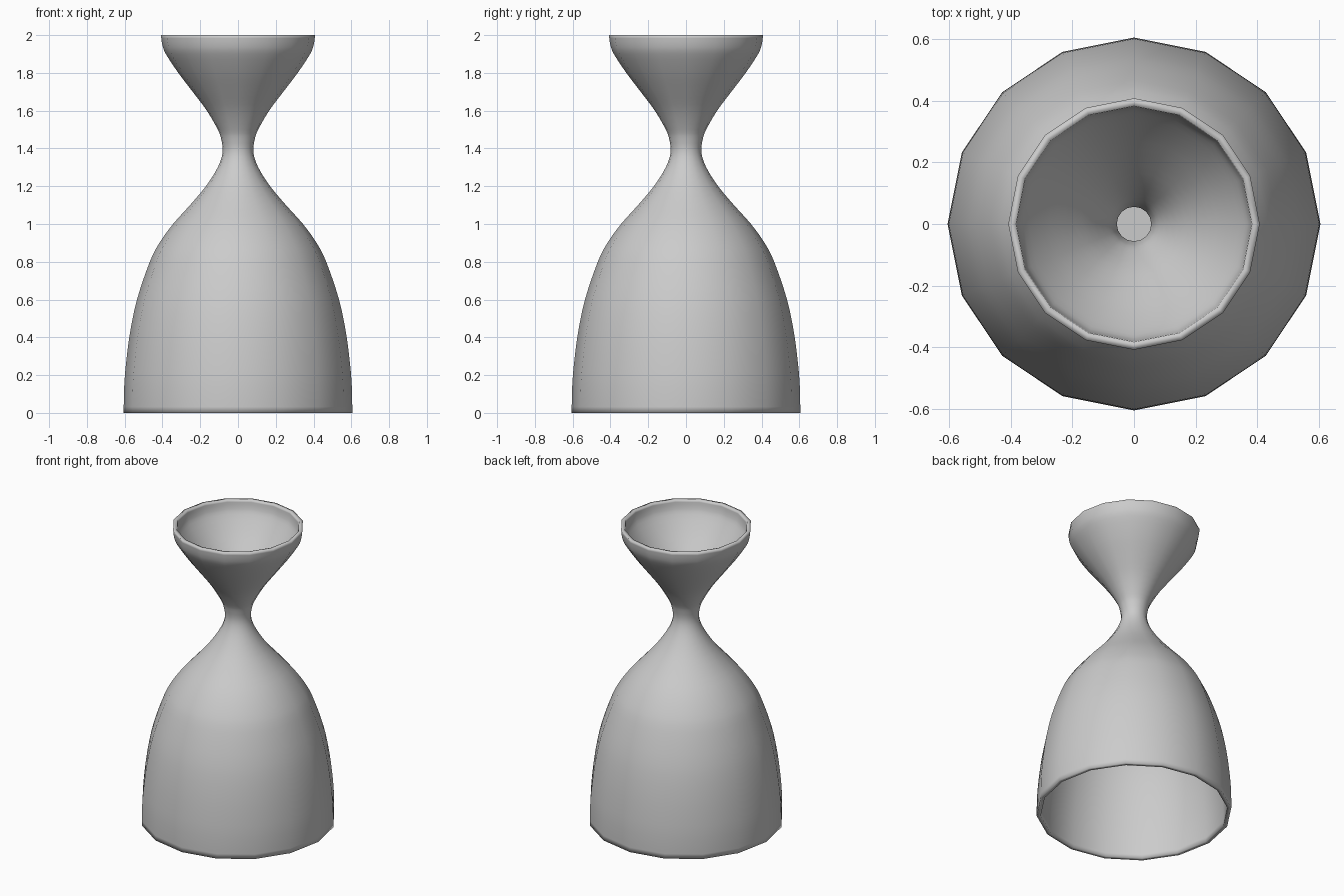
import bpy, bmesh, math
from mathutils import Vector

if "Cube" in bpy.data.objects:
    bpy.data.objects.remove(bpy.data.objects["Cube"])

SIDES = 16
WALL = 0.025

# outer profile as (radius, height), bottom rim to top rim
KEYS = [(0.605, 0.0), (0.604, 0.1), (0.597, 0.22), (0.574, 0.41), (0.535, 0.6),
        (0.467, 0.8), (0.416, 0.9), (0.344, 1.0), (0.254, 1.1), (0.170, 1.2),
        (0.107, 1.3), (0.081, 1.38), (0.089, 1.45), (0.107, 1.5), (0.165, 1.6),
        (0.240, 1.7), (0.316, 1.8), (0.382, 1.9), (0.401, 1.95), (0.408, 2.0)]


def smooth_profile(keys, steps=3):
    p = [Vector(k) for k in keys]
    p = [2 * p[0] - p[1]] + p + [2 * p[-1] - p[-2]]
    out = []
    for a, b, c, d in zip(p, p[1:], p[2:], p[3:]):
        for i in range(steps):
            t = i / steps
            out.append(0.5 * (2 * b + (c - a) * t + (2 * a - 5 * b + 4 * c - d) * t * t
                              + (3 * b - a - 3 * c + d) * t ** 3))
    return out + [p[-2]]


def offset_inward(prof, dist):
    out = []
    for i, q in enumerate(prof):
        t = (prof[min(i + 1, len(prof) - 1)] - prof[max(i - 1, 0)]).normalized()
        out.append(q + dist * Vector((-t.y, t.x)))
    out[0].y, out[-1].y = prof[0].y, prof[-1].y
    return out


def finish(bm, name):
    bmesh.ops.recalc_face_normals(bm, faces=bm.faces)
    for f in bm.faces:
        f.smooth = True
    me = bpy.data.meshes.new(name)
    bm.to_mesh(me)
    bm.free()
    ob = bpy.data.objects.new(name, me)
    bpy.context.collection.objects.link(ob)
    return ob


def add_ring(bm, r, z):
    return [bm.verts.new((r * math.cos(2 * math.pi * i / SIDES),
                          r * math.sin(2 * math.pi * i / SIDES), z)) for i in range(SIDES)]


# hollow hourglass shell, open at both ends
outer = smooth_profile(KEYS)
inner = offset_inward(outer, WALL)
bm = bmesh.new()
rings = [add_ring(bm, q.x, q.y) for q in outer + inner[::-1]]
for a, b in zip(rings, rings[1:] + rings[:1]):
    for i in range(SIDES):
        j = (i + 1) % SIDES
        bm.faces.new((a[i], a[j], b[j], b[i]))
finish(bm, "hourglass_shell")

# small disc closing the neck
bm = bmesh.new()
bm.faces.new(add_ring(bm, 0.056, 1.38))
finish(bm, "neck_disc")
